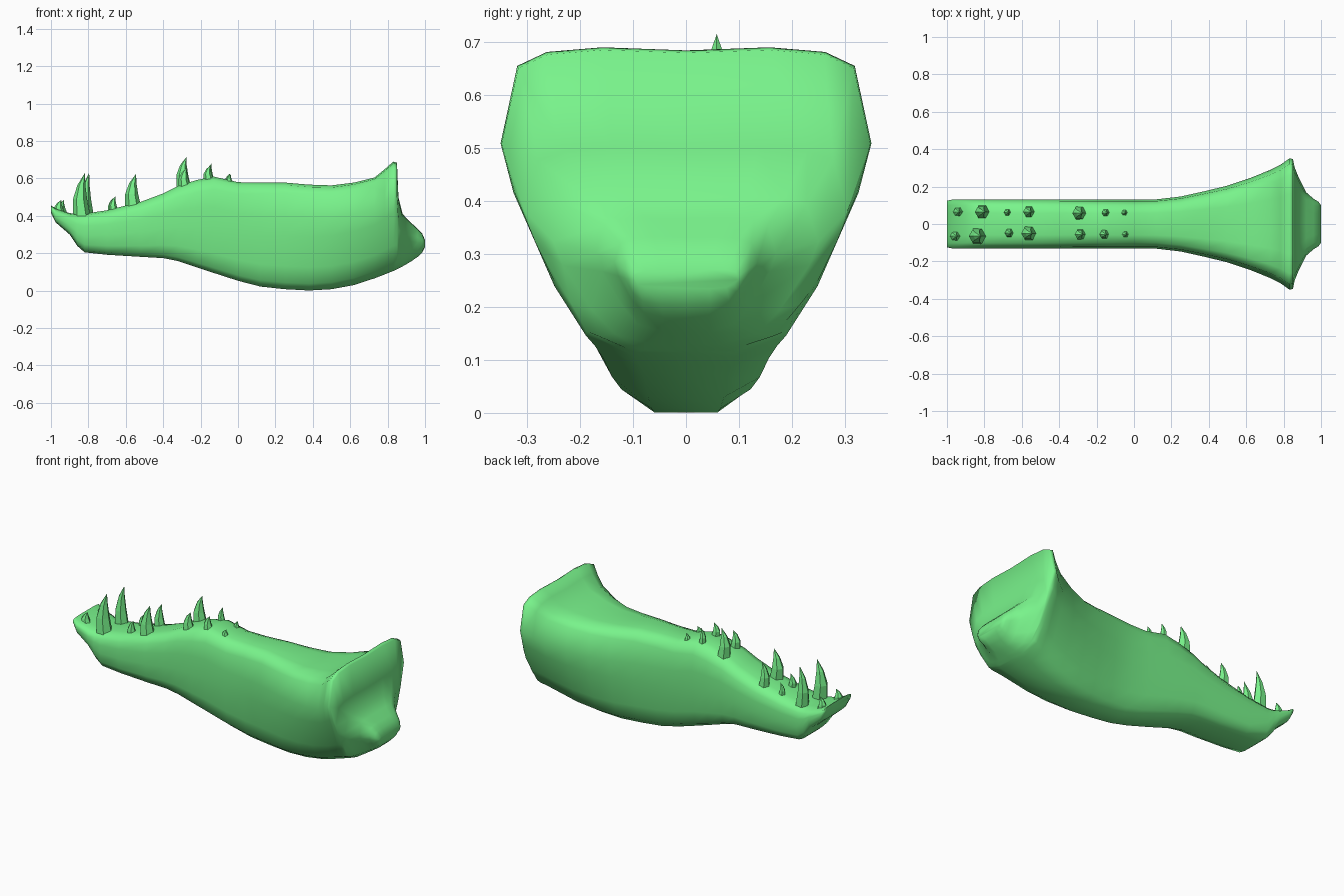
import bpy, bmesh, math

green = bpy.data.materials.new("green")
green.diffuse_color = (0.19, 0.9, 0.26, 1)

# half cross-sections (width fraction, height fraction): rounded snout, flared hinge
SNOUT = [(0, 1), (.45, 1), (.78, .96), (.95, .85), (1, .68), (1, .45), (.96, .2), (.82, .05), (.5, 0), (0, 0)]
HINGE = [(0, .99), (.45, 1), (.75, .985), (.91, .94), (1, .69), (.93, .53), (.71, .23), (.54, .07), (.27, 0), (0, 0)]

# stations along the jaw: x, bottom, top, half width, blend snout -> hinge
STATIONS = [
    (-1.0, .415, .455, .125, 0), (-.975, .365, .44, .13, 0), (-.9, .30, .415, .13, 0),
    (-.86, .24, .41, .13, 0), (-.82, .205, .412, .13, 0), (-.7, .192, .43, .13, 0),
    (-.52, .181, .475, .13, 0), (-.4, .174, .52, .13, .05), (-.32, .158, .56, .13, .05),
    (-.22, .125, .592, .13, .1), (-.13, .095, .61, .13, .2), (0, .053, .58, .13, .35),
    (.12, .022, .578, .132, .5), (.25, .008, .578, .147, .6), (.38, .001, .567, .176, .7),
    (.5, .008, .563, .205, .8), (.62, .03, .578, .245, .9), (.73, .066, .605, .29, 1),
    (.785, .087, .65, .318, 1), (.83, .105, .69, .35, 1), (.85, .114, .685, .348, 1),
    (.858, .118, .50, .305, 1), (.88, .13, .41, .25, 1), (.92, .153, .368, .17, 1),
    (.96, .18, .332, .135, .8), (.985, .205, .305, .12, .5), (1.0, .235, .27, .10, .2)]


def make_object(name, bm, angle):
    bmesh.ops.recalc_face_normals(bm, faces=bm.faces)
    me = bpy.data.meshes.new(name)
    bm.to_mesh(me)
    bm.free()
    ob = bpy.data.objects.new(name, me)
    bpy.context.collection.objects.link(ob)
    me.materials.append(green)
    if angle:
        bpy.ops.object.select_all(action='DESELECT')
        ob.select_set(True)
        bpy.context.view_layer.objects.active = ob
        bpy.ops.object.shade_smooth_by_angle(angle=math.radians(angle))
    return ob


def bridge(bm, a, b):
    n = len(a)
    for i in range(n):
        j = (i + 1) % n
        bm.faces.new((a[i], a[j], b[j], b[i]))


# jaw bone: mirrored sections lofted from snout to hinge
bm = bmesh.new()
rings = []
for x, lo, hi, w, k in STATIONS:
    half = [((a[0] * (1 - k) + b[0] * k) * w, lo + (hi - lo) * (a[1] * (1 - k) + b[1] * k))
            for a, b in zip(SNOUT, HINGE)]
    loop = half + [(-y, z) for y, z in half[-2:0:-1]]
    rings.append([bm.verts.new((x, y, z)) for y, z in loop])
for a, b in zip(rings, rings[1:]):
    bridge(bm, a, b)
bm.faces.new(rings[0])
bm.faces.new(rings[-1])
make_object("jaw_bone", bm, 100)


# teeth: curved six-sided fangs
def tooth(i, x, y, base, tip, r):
    bm = bmesh.new()
    rings = []
    for t, s, shift in ((-.1, 1, 0), (.35, .8, -.2), (.7, .45, -.05)):
        cx = x + r * shift
        rings.append([bm.verts.new((cx + r * s * math.cos(a * math.pi / 3),
                                    y + r * s * math.sin(a * math.pi / 3),
                                    base + (tip - base) * t)) for a in range(6)])
    for a, b in zip(rings, rings[1:]):
        bridge(bm, a, b)
    point = bm.verts.new((x + r * .35, y, tip))
    for a in range(6):
        bm.faces.new((rings[-1][a], rings[-1][(a + 1) % 6], point))
    bm.faces.new(rings[0])
    make_object(f"tooth_{i}", bm, 0)


TEETH = [  # x, y, base, tip, radius
    (-.94, .065, .42, .485, .027), (-.81, .065, .41, .63, .041), (-.675, .062, .43, .495, .02),
    (-.56, .065, .46, .59, .033), (-.29, .058, .565, .715, .04), (-.15, .06, .60, .68, .022),
    (-.05, .06, .585, .625, .017), (-.955, -.065, .425, .485, .028), (-.835, -.065, .41, .63, .048),
    (-.665, -.048, .43, .505, .026), (-.56, -.05, .46, .625, .043), (-.285, -.055, .565, .66, .032),
    (-.157, -.055, .60, .67, .027), (-.045, -.055, .585, .62, .018)]
for i, t in enumerate(TEETH):
    tooth(i, *t)
